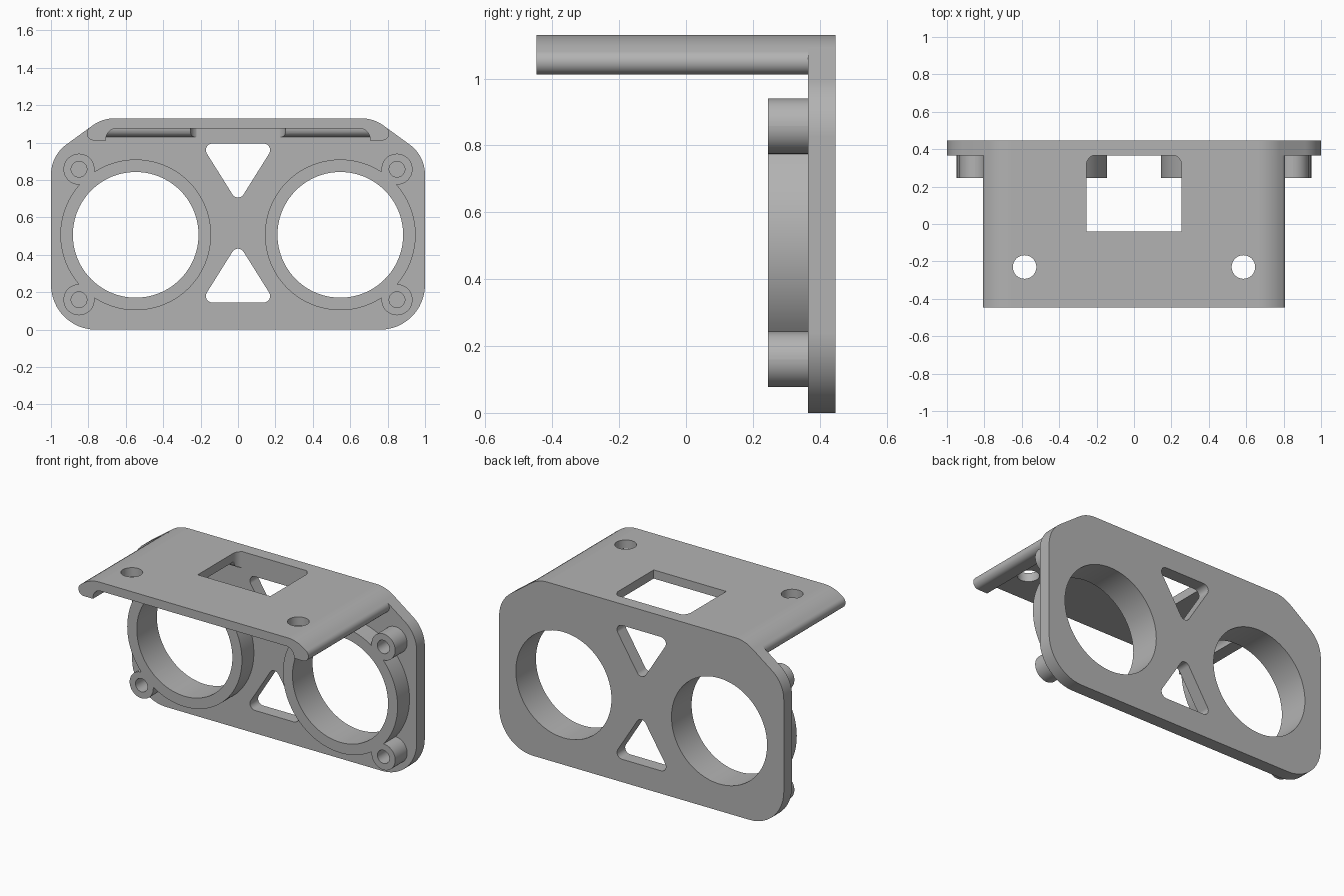
import bpy, bmesh, math
from mathutils import Vector, Matrix

cube = bpy.data.objects.get("Cube")
if cube:
    bpy.data.objects.remove(cube, do_unlink=True)

grey = bpy.data.materials.new("grey plastic")
grey.use_nodes = True
colour = (0.45, 0.45, 0.45, 1)
grey.diffuse_color = colour
grey.node_tree.nodes["Principled BSDF"].inputs["Base Color"].default_value = colour

BACK, FACE, LIP, FRONT = 0.447, 0.365, 0.245, -0.447
TOP, UNDER = 1.13, 1.075
RING_X, RING_Z = 0.547, 0.507
AXES = {  # maps profile (u, v) and depth w to the model axes
    "x": lambda u, v, w: (w, u, v),
    "y": lambda u, v, w: (u, w, v),
    "z": lambda u, v, w: (u, v, w),
}


def rounded(corners, steps=12):
    """Outline from (u, v, radius) corners."""
    out = []
    for i, (u, v, r) in enumerate(corners):
        p = Vector((u, v))
        if r == 0:
            out.append(p)
            continue
        a = (Vector(corners[i - 1][:2]) - p).normalized()
        b = (Vector(corners[(i + 1) % len(corners)][:2]) - p).normalized()
        half = a.angle(b) / 2
        centre = p + (a + b).normalized() * r / math.sin(half)
        start = p + a * r / math.tan(half) - centre
        end = p + b * r / math.tan(half) - centre
        turn = math.atan2(start.x * end.y - start.y * end.x, start.dot(end))
        out += [centre + Matrix.Rotation(turn * k / steps, 2) @ start
                for k in range(steps + 1)]
    return out


def circle(u, v, r, n=80):
    return [Vector((u + r * math.cos(math.tau * k / n),
                    v + r * math.sin(math.tau * k / n))) for k in range(n)]


def prism(name, outline, axis, lo, hi):
    bm = bmesh.new()
    ends = [[bm.verts.new(AXES[axis](p[0], p[1], w)) for p in outline] for w in (lo, hi)]
    n = len(outline)
    for ring in ends:
        bm.faces.new(ring)
    for k in range(n):
        j = (k + 1) % n
        bm.faces.new((ends[0][k], ends[0][j], ends[1][j], ends[1][k]))
    bmesh.ops.recalc_face_normals(bm, faces=bm.faces)
    mesh = bpy.data.meshes.new(name)
    bm.to_mesh(mesh)
    bm.free()
    mesh.materials.append(grey)
    obj = bpy.data.objects.new(name, mesh)
    bpy.context.scene.collection.objects.link(obj)
    return obj


def combine(obj, tools, operation):
    for tool in tools:
        mod = obj.modifiers.new("combine", "BOOLEAN")
        mod.operation, mod.solver, mod.object = operation, "EXACT", tool
        bpy.context.view_layer.update()
        graph = bpy.context.evaluated_depsgraph_get()
        mesh = bpy.data.meshes.new_from_object(obj.evaluated_get(graph))
        obj.modifiers.clear()
        obj.data = mesh
        bpy.data.objects.remove(tool, do_unlink=True)


def finish(obj):
    bpy.ops.object.select_all(action="DESELECT")
    obj.select_set(True)
    bpy.context.view_layer.objects.active = obj
    bpy.ops.object.shade_smooth_by_angle(angle=math.radians(30))
    obj.modifiers.new("flat faces", "WEIGHTED_NORMAL").keep_sharp = True


def mirrored(half):
    """Closed outline from its +x half, listed from bottom to top."""
    return half + [(-u, v, r) for u, v, r in reversed(half)]


# Upright plate with two bores and two triangular windows
plate = prism("back_plate", rounded(mirrored(
    [(1, 0, 0.24), (1, 0.93, 0.2), (0.725, TOP, 0.2)])), "y", FACE, BACK)
cuts = [prism("bore", circle(s * RING_X, RING_Z, 0.336), "y", 0, 1) for s in (-1, 1)]
for base, tip in ((0.995, 0.676), (0.145, 0.464)):
    tri = rounded([(-0.2, base, 0.035), (0.2, base, 0.035), (0, tip, 0.035)])
    cuts.append(prism("triangle", tri, "y", 0, 1))
combine(plate, cuts, "DIFFERENCE")
finish(plate)

# Raised rings, each with two screw bosses on the outer side
for side, s in (("left", 1), ("right", -1)):
    ring = prism(side + "_ring", circle(s * RING_X, RING_Z, 0.403), "y", LIP, FACE)
    bosses, cuts = [], [prism("bore", circle(s * RING_X, RING_Z, 0.336), "y", 0, 1)]
    for z, inward in ((0.858, -1), (0.16, 1)):
        x, r = s * 0.85, 0.083
        inner, tip = x - s * r, z + inward * r
        boss = rounded([(inner, tip, 0), (inner, z - inward * r, r * 0.999),
                        (x + s * r, z - inward * r, r * 0.999),
                        (x + s * r, tip, r * 0.999)])
        bosses.append(prism("boss", boss, "y", LIP, FACE))
        cuts.append(prism("screw_hole", circle(x, z, 0.042, 40), "y", 0, FACE - 0.005))
    combine(ring, bosses, "UNION")
    combine(ring, cuts, "DIFFERENCE")
    finish(ring)

# Top shelf with curled edges
shelf = prism("top_shelf", rounded(mirrored(
    [(0.706, UNDER, 0.055), (0.706, 1.012, 0), (0.887, 1.012, 0.038),
     (0.725, TOP, 0.2)])), "y", FRONT, FACE)

# Fillet under the shelf where it meets the plate
r = 0.045
arc = [(FACE - r + r * math.sin(t), UNDER - r + r * math.cos(t))
       for t in (math.pi / 2 * k / 8 for k in range(9))]
arc = [(2 * FACE - r - y, z) for y, z in arc]
arc = [(FACE - r + r * (1 - math.cos(t)), UNDER - r * math.sin(t))
       for t in (math.pi / 2 * k / 8 for k in range(9))]
fillet = prism("fillet", arc + [(FACE, UNDER + 0.01), (FACE - r, UNDER + 0.01)],
               "x", -0.71, 0.71)
combine(shelf, [fillet], "UNION")

# Shelf window and mounting holes
window = rounded([(-0.255, -0.04, 0), (0.255, -0.04, 0),
                  (0.255, 0.372, 0.06), (-0.255, 0.372, 0.06)])
cuts = [prism("window", window, "z", 0.9, 1.3)]
cuts += [prism("hole", circle(s * 0.585, -0.23, 0.063, 48), "z", 0.9, 1.3) for s in (-1, 1)]
combine(shelf, cuts, "DIFFERENCE")
finish(shelf)
